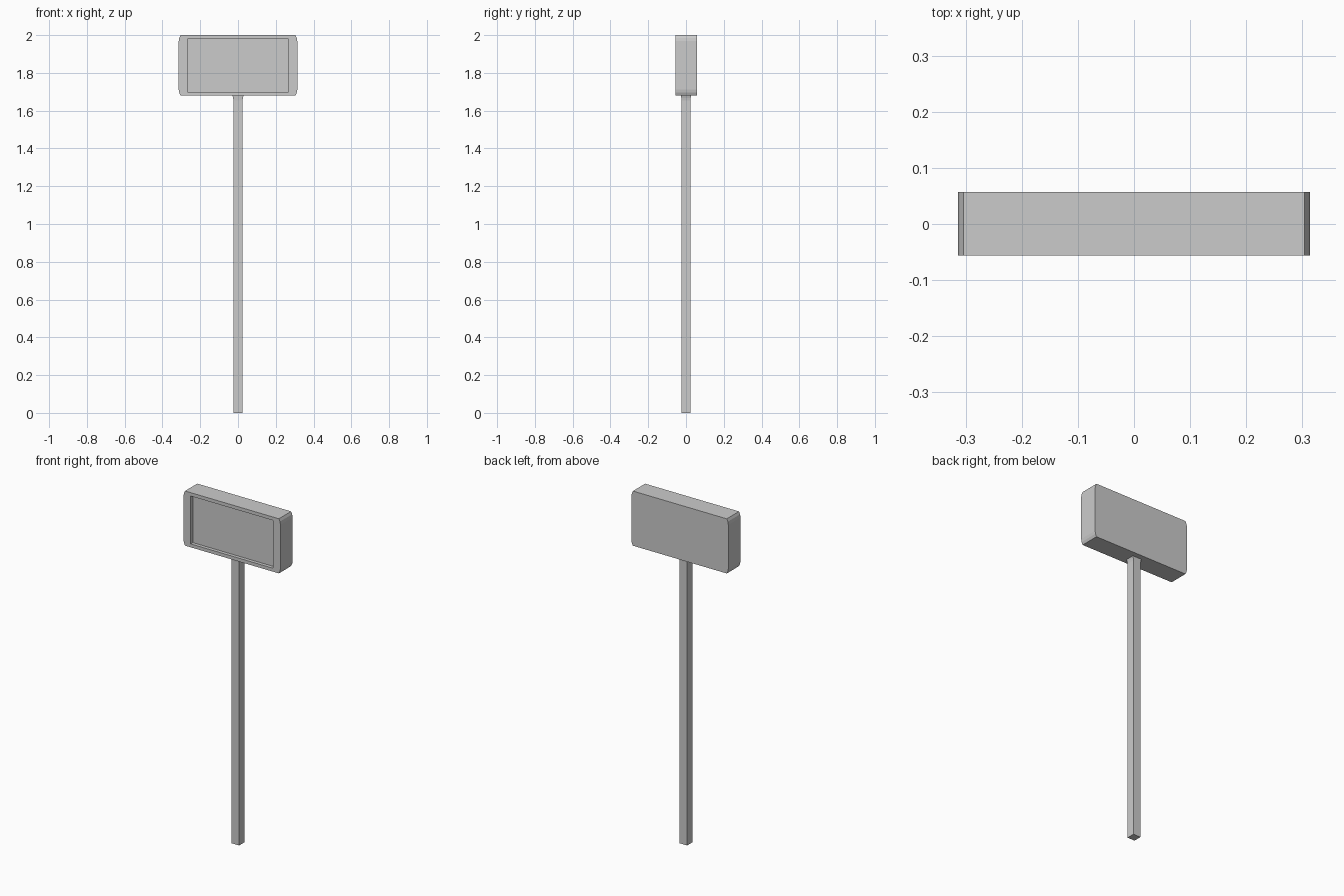
import bpy
import bmesh

cube = bpy.data.objects.get("Cube")
if cube:
    bpy.data.objects.remove(cube, do_unlink=True)

GREY = (0.6, 0.6, 0.6, 1)
grey = bpy.data.materials.new("plain_grey")
grey.use_nodes = True
grey.diffuse_color = GREY
grey.node_tree.nodes["Principled BSDF"].inputs["Base Color"].default_value = GREY


def add_object(name, bm):
    bmesh.ops.recalc_face_normals(bm, faces=bm.faces)
    mesh = bpy.data.meshes.new(name)
    bm.to_mesh(mesh)
    bm.free()
    mesh.materials.append(grey)
    obj = bpy.data.objects.new(name, mesh)
    bpy.context.collection.objects.link(obj)
    return obj


def loft(bm, rings):
    """Join equal-length rings of points into a closed solid."""
    loops = [[bm.verts.new(p) for p in ring] for ring in rings]
    n = len(loops[0])
    for a, b in zip(loops, loops[1:]):
        for i in range(n):
            j = (i + 1) % n
            bm.faces.new((a[i], a[j], b[j], b[i]))
    bm.faces.new(loops[0])
    bm.faces.new(loops[-1])


# Sign box: a rectangle with softly tapered corners, open frame in front
HALF_W, BOTTOM, TOP = 0.314, 1.68, 2.0
FRONT, BACK, RECESS = -0.056, 0.057, 0.02
mid = (BOTTOM + TOP) / 2
half_h = (TOP - BOTTOM) / 2
corner = [(HALF_W, half_h - 0.032), (HALF_W - 0.003, half_h - 0.015),
          (HALF_W - 0.01, half_h)]
right = corner + [(x, -z) for x, z in reversed(corner)]
right.sort(key=lambda p: -p[1])
outline = right + [(-x, z) for x, z in reversed(right)]

bm = bmesh.new()
loft(bm, [[(x, y, mid + z) for x, z in outline] for y in (FRONT, BACK)])
sign = add_object("sign_box", bm)

# Recess cut into the front
bm = bmesh.new()
bmesh.ops.create_cube(bm, size=1)
for v in bm.verts:
    v.co.x = 0.267 if v.co.x > 0 else -0.267
    v.co.y = FRONT + RECESS if v.co.y > 0 else FRONT - 0.05
    v.co.z = 1.98 if v.co.z > 0 else 1.70
cutter = add_object("recess_cutter", bm)
cutter.hide_render = True
cut = sign.modifiers.new("recess", 'BOOLEAN')
cut.operation = 'DIFFERENCE'
cut.solver = 'EXACT'
cut.object = cutter

# Apply the cut and drop the cutter
bpy.context.view_layer.update()
evaluated = sign.evaluated_get(bpy.context.evaluated_depsgraph_get())
carved = bpy.data.meshes.new_from_object(evaluated)
sign.modifiers.clear()
sign.data = carved
bpy.data.objects.remove(cutter, do_unlink=True)

# Square post, flaring slightly where it meets the box
bm = bmesh.new()
profile = [(0.024, 0.024, 0), (0.024, 0.024, 1.655),
           (0.026, 0.025, 1.668), (0.030, 0.026, BOTTOM + 0.002)]
loft(bm, [[(-w, -d, z), (w, -d, z), (w, d, z), (-w, d, z)]
          for w, d, z in profile])
add_object("post", bm)
